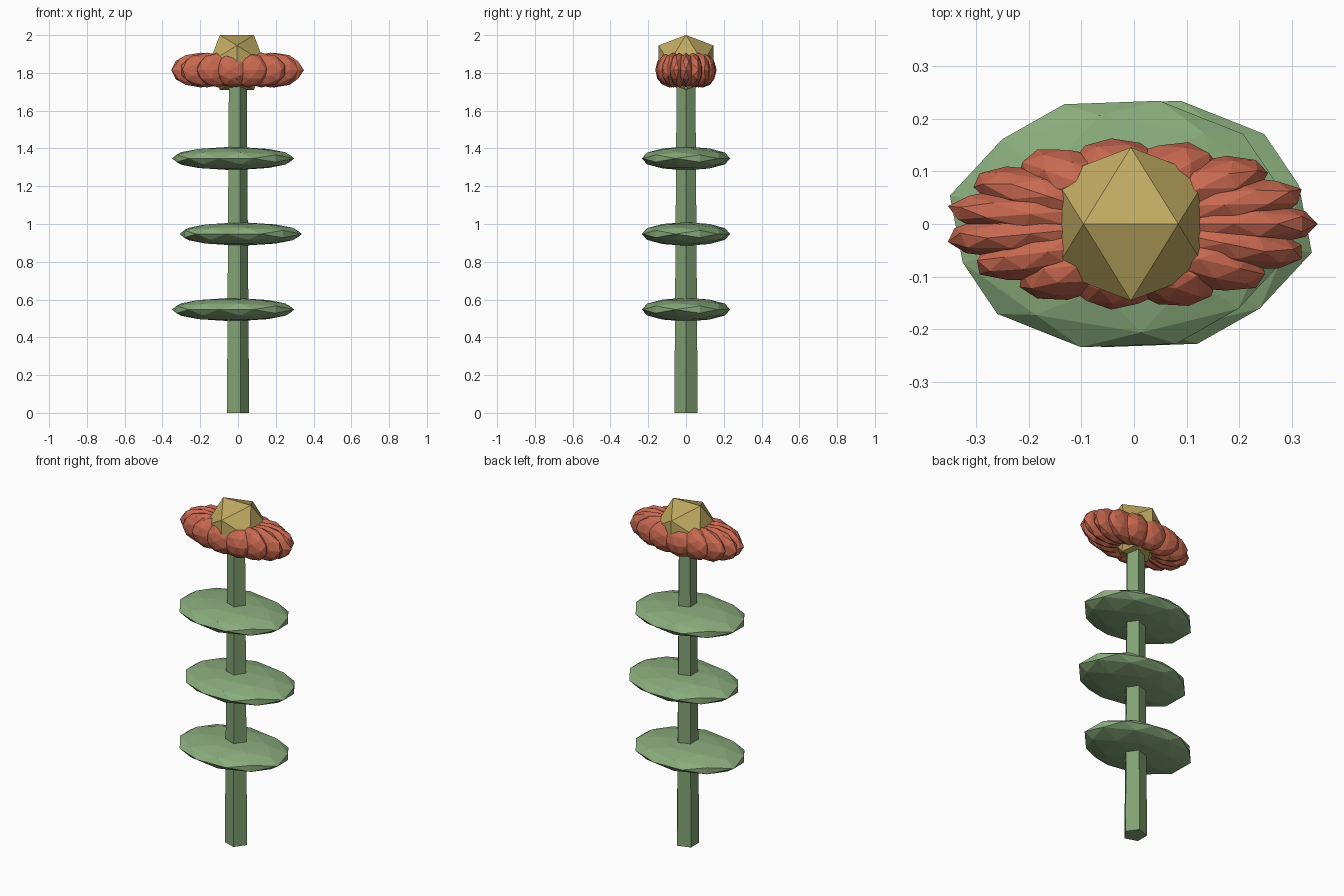
import bpy, bmesh, math
from mathutils import Vector, Matrix

if "Cube" in bpy.data.objects:
    bpy.data.objects.remove(bpy.data.objects["Cube"])

CX = -0.006  # stem axis


def material(name, rgb):
    m = bpy.data.materials.new(name)
    m.diffuse_color = (*rgb, 1)
    m.use_nodes = True
    m.node_tree.nodes["Principled BSDF"].inputs["Base Color"].default_value = m.diffuse_color
    return m


def finish(bm, name, mat):
    bmesh.ops.recalc_face_normals(bm, faces=bm.faces)
    me = bpy.data.meshes.new(name)
    bm.to_mesh(me)
    bm.free()
    me.materials.append(mat)
    ob = bpy.data.objects.new(name, me)
    bpy.context.collection.objects.link(ob)
    return ob


def ico_points(detail):
    # unit icosahedron with an edge on top; detail adds pushed-out edge midpoints
    t = (1 + 5 ** 0.5) / 2
    pts = [Vector(p) for a in (-1, 1) for b in (-t, t)
           for p in ((a, 0, b), (0, b, a), (b, a, 0))]
    if detail:
        pts += [p + q for i, p in enumerate(pts) for q in pts[:i]
                if (p - q).length < 2.1]
    return [p.normalized() for p in pts]


def add_ico(bm, detail, mat4):
    verts = [bm.verts.new(mat4 @ p) for p in ico_points(detail)]
    bmesh.ops.convex_hull(bm, input=verts)


def scale(x, y, z):
    return Matrix.Diagonal((x, y, z, 1))


def spin(deg):
    return Matrix.Rotation(math.radians(deg), 4, 'Z')


stem_green = material("stem_green", (0.22, 0.36, 0.17))
leaf_green = material("leaf_green", (0.25, 0.41, 0.20))
petal_red = material("petal_red", (0.58, 0.14, 0.08))
heart_yellow = material("heart_yellow", (0.53, 0.40, 0.12))

# Five-sided tapered stem
bm = bmesh.new()
rings = []
for r, z in ((0.065, 0), (0.052, 1.8)):
    rings.append([bm.verts.new((CX + r * math.cos(i * math.tau / 5),
                                r * math.sin(i * math.tau / 5), z)) for i in range(5)])
for i in range(5):
    j = (i + 1) % 5
    bm.faces.new((rings[0][i], rings[0][j], rings[1][j], rings[1][i]))
for ring in rings:
    bm.faces.new(ring)
finish(bm, "stem", stem_green)

# Three flattened leaves, offset to alternating sides
for n, (z, dx) in enumerate(((0.547, -0.02), (0.947, 0.02), (1.347, -0.02))):
    bm = bmesh.new()
    add_ico(bm, 1, Matrix.Translation((CX + dx, 0, z)) @ scale(0.332, 0.24, 0.0625) @ spin(77))
    finish(bm, f"leaf_{n + 1}", leaf_green)

# Ring of overlapping petals, squashed front to back
PETALS = 15
for i in range(PETALS):
    bm = bmesh.new()
    add_ico(bm, 1, Matrix.Translation((CX, 0, 1.815)) @ scale(1, 0.46, 1)
            @ spin(i * 360 / PETALS) @ Matrix.Translation((0.195, 0, 0))
            @ scale(0.16, 0.10, 0.092) @ Matrix.Rotation(math.radians(90 * (i % 2)), 4, 'X'))
    finish(bm, f"petal_{i + 1}", petal_red)

# Flower heart
bm = bmesh.new()
add_ico(bm, 0, Matrix.Translation((CX, 0, 1.855)) @ scale(0.171, 0.171, 0.171))
finish(bm, "flower_heart", heart_yellow)
